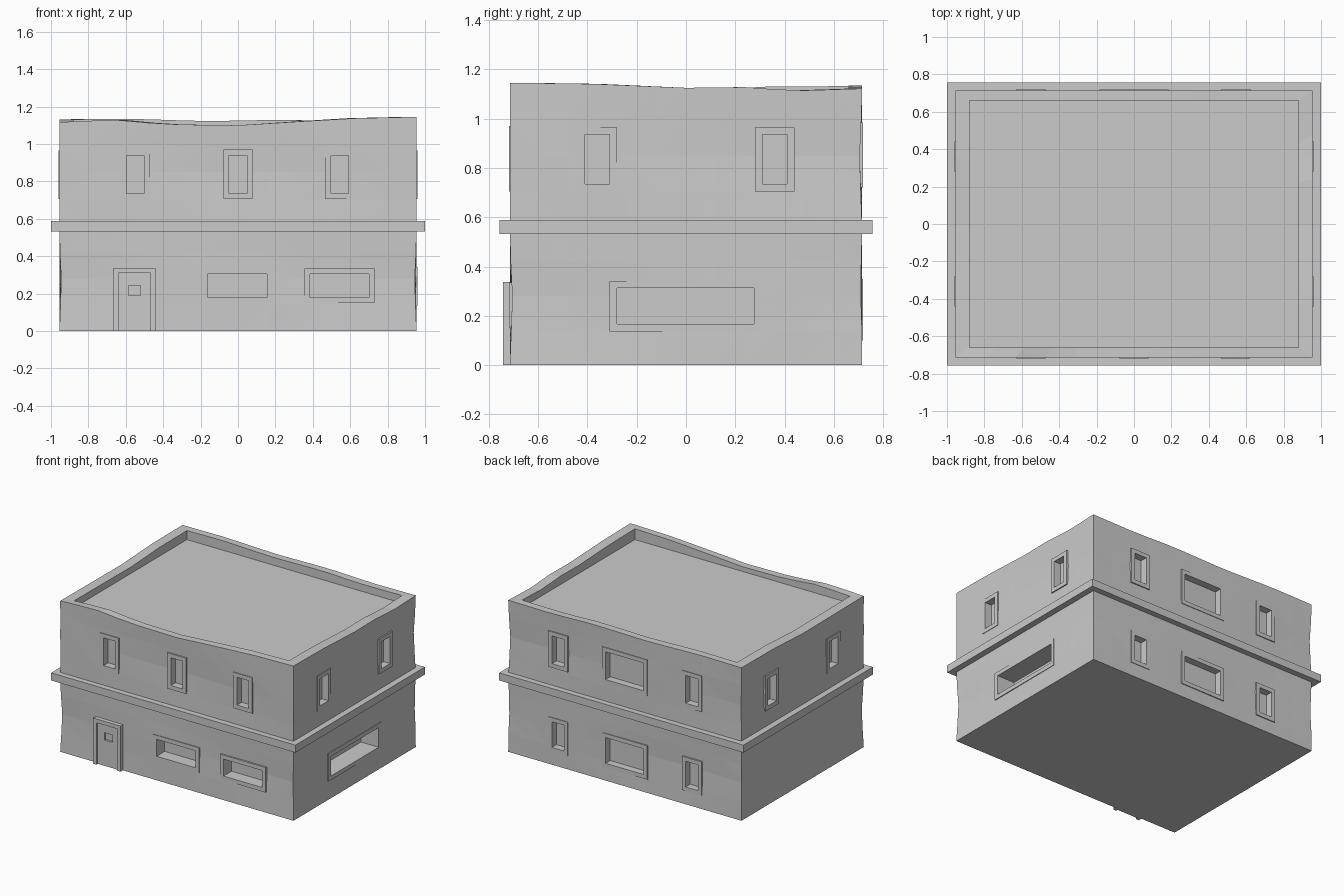
import bpy, bmesh
from math import sin, pi

if "Cube" in bpy.data.objects:
    bpy.data.objects.remove(bpy.data.objects["Cube"])

HX, HY = 0.955, 0.715          # wall half sizes
IX, IY = 0.88, 0.66            # inside of parapet
N = 12                         # wall segments per side
ROOF = 1.065


def finish(name, bm):
    bmesh.ops.recalc_face_normals(bm, faces=bm.faces)
    me = bpy.data.meshes.new(name)
    bm.to_mesh(me)
    bm.free()
    ob = bpy.data.objects.new(name, me)
    bpy.context.collection.objects.link(ob)
    return ob


def add_box(bm, x0, x1, y0, y1, z0, z1):
    v = bmesh.ops.create_cube(bm, size=1)["verts"]
    for p in v:
        p.co = ((x0 + x1) / 2 + p.co.x * (x1 - x0), (y0 + y1) / 2 + p.co.y * (y1 - y0),
                (z0 + z1) / 2 + p.co.z * (z1 - z0))


def wall_box(bm, side, a0, a1, z0, z1, d0, d1):
    """Box on a wall: a along the wall, d outward from the nominal wall plane."""
    if side in "FB":
        s = -1 if side == "F" else 1
        ya, yb = sorted((s * (HY + d0), s * (HY + d1)))
        add_box(bm, a0, a1, ya, yb, z0, z1)
    else:
        s = -1 if side == "L" else 1
        xa, xb = sorted((s * (HX + d0), s * (HX + d1)))
        add_box(bm, xa, xb, a0, a1, z0, z1)


def interp(pts, t):
    for (a, h), (b, k) in zip(pts, pts[1:]):
        if t <= b:
            return h + (k - h) * (t - a) / (b - a)
    return pts[-1][1]


# Sagging parapet heights, (position along perimeter side, z)
TOPS = [
    [(0, 1.117), (.15, 1.13), (.3, 1.105), (.5, 1.1), (.65, 1.118), (.83, 1.138), (1, 1.145)],
    [(0, 1.145), (.22, 1.142), (.5, 1.125), (.68, 1.128), (.8, 1.113), (1, 1.122)],
    [(0, 1.122), (.2, 1.118), (.36, 1.13), (.6, 1.122), (.82, 1.135), (1, 1.132)],
    [(0, 1.132), (.25, 1.13), (.5, 1.112), (.8, 1.115), (1, 1.117)],
]
CORNERS = [(-1, -1), (1, -1), (1, 1), (-1, 1)]
perim = []                     # (unit x, unit y, top z)
for s in range(4):
    (ax, ay), (bx, by) = CORNERS[s], CORNERS[(s + 1) % 4]
    for i in range(N):
        t = i / N
        perim.append((ax + (bx - ax) * t, ay + (by - ay) * t, interp(TOPS[s], t)))

# Worn wall body with parapet and sunken roof
bm = bmesh.new()


def bow(u, v, z):
    zz = z / 0.55 if z < 0.55 else (z - 0.55) / 0.59
    return 0.011 * sin(pi * min(zz, 1)) ** 2 * (0.5 + 0.5 * sin(3.1 * u + 2 * v + 4 * z))


rings = []
for z in (0, .14, .28, .42, .55, .7, .85, 1.0, None):
    ring = []
    for u, v, top in perim:
        b = 0 if z is None else bow(u, v, z)
        ring.append(bm.verts.new((u * (HX - b), v * (HY - b), top if z is None else z)))
    rings.append(ring)
rings.append([bm.verts.new((u * IX, v * IY, t)) for u, v, t in perim])
rings.append([bm.verts.new((u * IX, v * IY, ROOF)) for u, v, t in perim])
for lo, hi in zip(rings, rings[1:]):
    for i in range(len(lo)):
        j = (i + 1) % len(lo)
        bm.faces.new((lo[i], lo[j], hi[j], hi[i]))
bm.faces.new(rings[0])
bm.faces.new(rings[-1])
bmesh.ops.triangulate(bm, faces=[f for f in bm.faces if len(f.verts) == 4])
body = finish("walls", bm)

# Openings: side, a0, a1, z0, z1, depth
openings = []
for c in (-.55, 0, .543):
    openings.append(("F", c - .047, c + .047, .735, .94, .05))
openings += [("F", -.163, .155, .18, .305, .09), ("F", .385, .70, .18, .305, .09),
             ("R", -.28, .275, .167, .312, .14)]
for side in "LR":
    for c in (-.36, .36):
        openings.append((side, c - .05, c + .05, .735, .935, .05))
for z0, z1 in ((.13, .32), (.75, .955)):
    for c, w in ((-.55, .05), (0, .155), (.545, .05)):
        openings.append(("B", c - w, c + w, z0, z1, .05))

cut = bmesh.new()
for s, a0, a1, z0, z1, d in openings:
    wall_box(cut, s, a0, a1, z0, z1, -d, .05)
cutter = finish("opening_cutter", cut)
cutter.hide_render = True
mod = body.modifiers.new("openings", "BOOLEAN")
mod.operation, mod.object, mod.solver = "DIFFERENCE", cutter, "EXACT"
bpy.context.view_layer.objects.active = body
bpy.ops.object.modifier_apply(modifier="openings")
bpy.data.objects.remove(cutter)

# Thin trim around each window
M, OUT = .03, .004
for i, (s, a0, a1, z0, z1, d) in enumerate(openings):
    bm = bmesh.new()
    wall_box(bm, s, a0 - M, a0, z0 - M, z1 + M, -.02, OUT)
    wall_box(bm, s, a1, a1 + M, z0 - M, z1 + M, -.02, OUT)
    wall_box(bm, s, a0, a1, z1, z1 + M, -.02, OUT)
    wall_box(bm, s, a0, a1, z0 - M, z0, -.02, OUT)
    finish(f"window_frame_{i + 1}", bm)

# Ledge around the building between the floors
bm = bmesh.new()
add_box(bm, -1, 1, -.757, .757, .532, .588)
finish("floor_ledge", bm)

# Door surround
bm = bmesh.new()
wall_box(bm, "F", -.665, -.64, 0, .338, -.02, .028)
wall_box(bm, "F", -.467, -.442, 0, .338, -.02, .028)
wall_box(bm, "F", -.64, -.467, .31, .338, -.02, .028)
finish("door_frame", bm)

# Door leaf built around a small viewing hole
bm = bmesh.new()
wall_box(bm, "F", -.64, -.585, 0, .31, -.02, .012)
wall_box(bm, "F", -.52, -.467, 0, .31, -.02, .012)
wall_box(bm, "F", -.585, -.52, 0, .19, -.02, .012)
wall_box(bm, "F", -.585, -.52, .245, .31, -.02, .012)
finish("door", bm)
